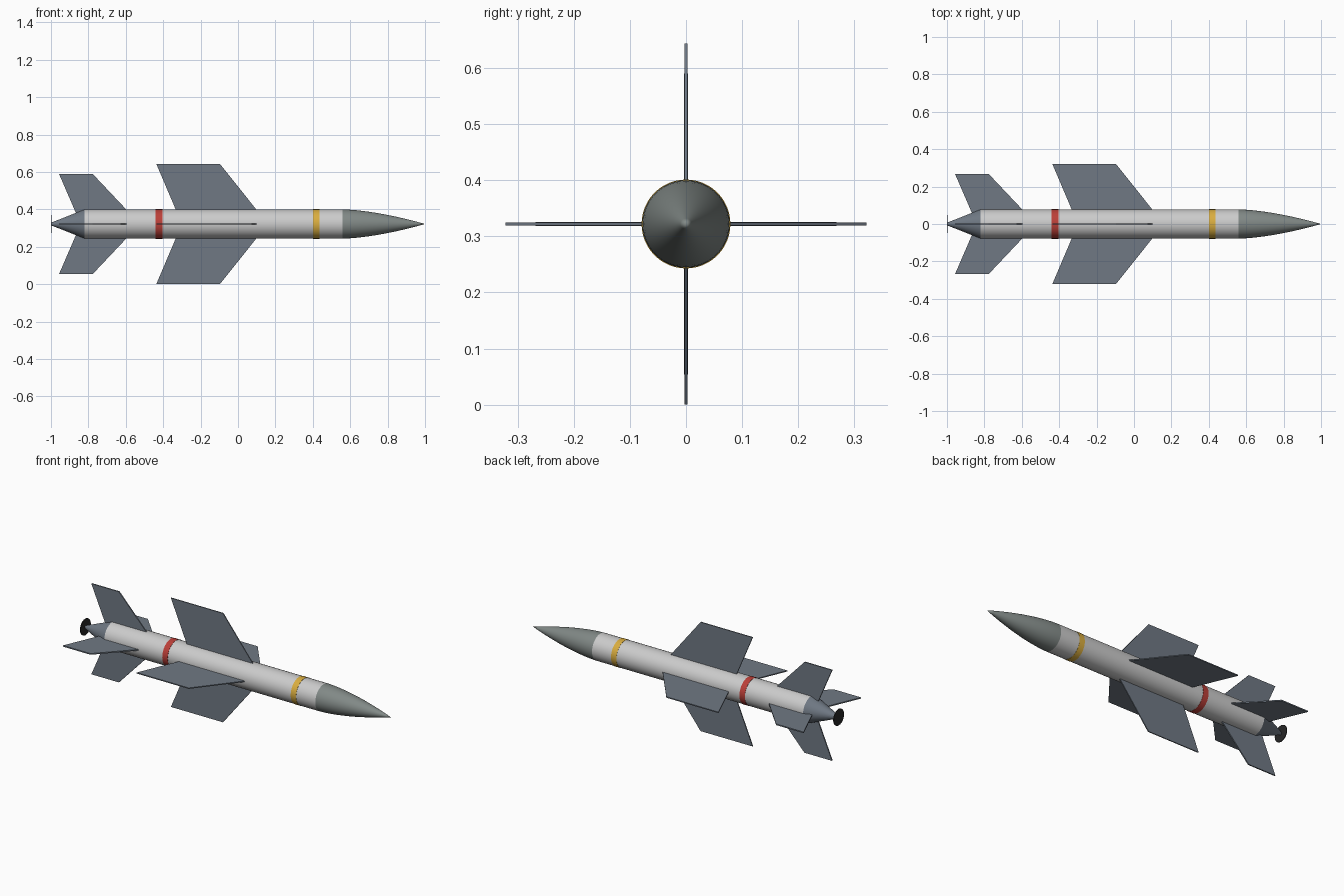
import bpy, bmesh, math

if "Cube" in bpy.data.objects:
    bpy.data.objects.remove(bpy.data.objects["Cube"])

AXIS_Z = 0.322
R = 0.078
SIDES = 48


def material(name, rgb):
    m = bpy.data.materials.new(name)
    m.diffuse_color = (*rgb, 1)
    m.use_nodes = True
    m.node_tree.nodes["Principled BSDF"].inputs["Base Color"].default_value = m.diffuse_color
    return m


WHITE = material("body_white", (0.62, 0.64, 0.62))
NOSE = material("nose_grey", (0.22, 0.25, 0.24))
STEEL = material("fin_steel", (0.16, 0.19, 0.23))
RED = material("band_red", (0.5, 0.05, 0.04))
YELLOW = material("band_yellow", (0.7, 0.42, 0.05))
DARK = material("nozzle_dark", (0.02, 0.02, 0.02))


def finish(name, bm, mat, smooth=True):
    bmesh.ops.remove_doubles(bm, verts=bm.verts, dist=1e-6)
    bmesh.ops.recalc_face_normals(bm, faces=bm.faces)
    mesh = bpy.data.meshes.new(name)
    bm.to_mesh(mesh)
    bm.free()
    mesh.materials.append(mat)
    ob = bpy.data.objects.new(name, mesh)
    bpy.context.collection.objects.link(ob)
    ob.location.z = AXIS_Z
    if smooth:
        bpy.ops.object.select_all(action='DESELECT')
        ob.select_set(True)
        bpy.context.view_layer.objects.active = ob
        bpy.ops.object.shade_smooth_by_angle(angle=math.radians(30))
    return ob


def lathe(name, profile, mat):
    """Spin (x, radius) points around the long axis."""
    bm = bmesh.new()
    vs = [bm.verts.new((x, 0, r)) for x, r in profile]
    es = [bm.edges.new(p) for p in zip(vs, vs[1:])]
    bmesh.ops.spin(bm, geom=vs + es, cent=(0, 0, 0), axis=(1, 0, 0),
                   angle=2 * math.pi, steps=SIDES, use_merge=True)
    return finish(name, bm, mat)


def fins(name, outline, thickness):
    """Four flat fins from one (x, radius) outline."""
    for i in range(4):
        bm = bmesh.new()
        face = bm.faces.new([bm.verts.new((x, -thickness / 2, r)) for x, r in outline])
        new = bmesh.ops.extrude_face_region(bm, geom=[face])["geom"]
        bmesh.ops.translate(bm, vec=(0, thickness, 0),
                            verts=[g for g in new if isinstance(g, bmesh.types.BMVert)])
        ob = finish(f"{name}_{i + 1}", bm, STEEL, smooth=False)
        ob.rotation_euler.x = i * math.pi / 2


# Body tube, ogive nose and tapered tail
lathe("body_tube", [(-0.82, 0), (-0.82, R), (0.56, R), (0.56, 0)], WHITE)
lathe("nose_cone", [(0.56, 0)] + [(0.56 + 0.44 * t / 12, R * (1 - (t / 12) ** 1.6))
                                 for t in range(13)], NOSE)
lathe("tail_cone", [(-0.82, 0), (-0.82, R), (-0.997, 0.008), (-0.997, 0)], STEEL)

# Exhaust disc
lathe("exhaust_disc", [(-0.996, 0), (-0.996, 0.048), (-1, 0.048), (-1, 0)], DARK)

# Painted bands
for name, a, b, mat in (("red_band", -0.44, -0.405, RED),
                        ("yellow_band", 0.40, 0.435, YELLOW)):
    lathe(name, [(a, R - 0.002), (a, R + 0.0012), (b, R + 0.0012), (b, R - 0.002)], mat)

# Wings and tail fins
fins("wing", [(0.10, 0.075), (-0.097, 0.322), (-0.437, 0.322), (-0.332, 0.075)], 0.006)
fins("tail_fin", [(-0.59, 0.07), (-0.777, 0.268), (-0.957, 0.268), (-0.868, 0.062)], 0.007)
